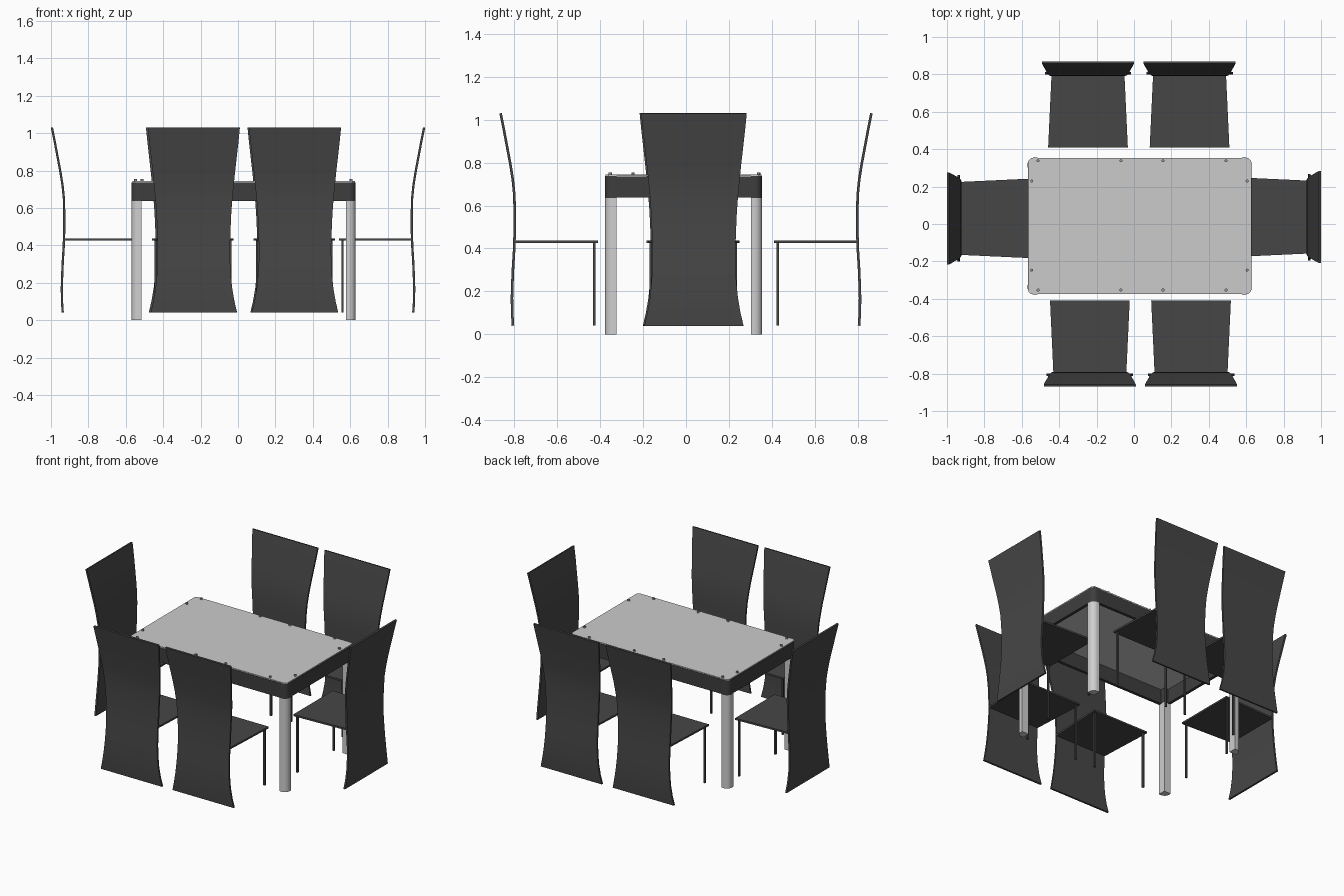
import bpy, bmesh, math
from mathutils import Matrix, Vector

if "Cube" in bpy.data.objects:
    bpy.data.objects.remove(bpy.data.objects["Cube"])


def material(name, v):
    m = bpy.data.materials.new(name)
    m.diffuse_color = (v, v, v, 1)
    m.use_nodes = True
    m.node_tree.nodes["Principled BSDF"].inputs["Base Color"].default_value = m.diffuse_color
    return m


DARK = material("charcoal leather", 0.062)
FRAME = material("dark frame", 0.048)
GLASS = material("frosted glass", 0.60)
METAL = material("brushed metal", 0.62)
PEG = material("grey peg", 0.30)


def finish(bm, name, mat):
    bmesh.ops.recalc_face_normals(bm, faces=bm.faces)
    me = bpy.data.meshes.new(name)
    bm.to_mesh(me)
    bm.free()
    me.materials.append(mat)
    me.shade_smooth()
    me.set_sharp_from_angle(angle=math.radians(30))
    return me


def place(me, name, matrix=Matrix()):
    ob = bpy.data.objects.new(name, me)
    ob.matrix_world = matrix
    bpy.context.collection.objects.link(ob)
    return ob


def prism(name, mat, outline, z0, z1):
    """Vertical prism from a flat outline."""
    bm = bmesh.new()
    lo = [bm.verts.new((x, y, z0)) for x, y in outline]
    hi = [bm.verts.new((x, y, z1)) for x, y in outline]
    bm.faces.new(lo)
    bm.faces.new(hi)
    n = len(lo)
    for i in range(n):
        j = (i + 1) % n
        bm.faces.new((lo[i], lo[j], hi[j], hi[i]))
    return finish(bm, name, mat)


def rect(x0, x1, y0, y1):
    return [(x0, y0), (x1, y0), (x1, y1), (x0, y1)]


# ---- chair: one flared, curved back slab, a tapered seat, two thin legs ----
# rows: height, outward offset, half width
ROWS = [(1.03, .066, .246), (.95, .050, .238), (.87, .035, .229), (.79, .020, .220),
        (.72, .009, .213), (.65, .002, .206), (.57, 0, .200), (.48, 0, .196),
        (.39, .003, .193), (.31, .008, .194), (.24, .011, .198), (.17, .013, .205),
        (.10, .012, .217), (.04, .008, .231)]


def chair_back():
    bm = bmesh.new()
    t = .006
    rings = []
    for i, (z, d, w) in enumerate(ROWS):
        a, b = ROWS[max(i - 1, 0)], ROWS[min(i + 1, len(ROWS) - 1)]
        n = Vector((0, a[0] - b[0], b[1] - a[1])).normalized() * t
        c = Vector((0, d, z))
        rings.append([bm.verts.new(c + s * n + Vector((x, 0, 0)))
                      for x, s in ((-w, -1), (w, -1), (w, 1), (-w, 1))])
    for r, q in zip(rings, rings[1:]):
        for k in range(4):
            bm.faces.new((r[k], r[(k + 1) % 4], q[(k + 1) % 4], q[k]))
    bm.faces.new(rings[0])
    bm.faces.new(rings[-1])
    return finish(bm, "chair_back", DARK)


BACK = chair_back()
SEAT = prism("chair_seat", DARK,
             [(-.195, 0), (.195, 0), (.213, -.388), (-.213, -.388)], .425, .437)
LEG = prism("chair_leg", DARK, rect(-.006, .006, -.006, .006), .04, .428)

CHAIRS = [(-.246, .798, 0), (.297, .798, 0),
          (-.236, -.798, math.pi), (.305, -.798, math.pi),
          (.929, .037, -math.pi / 2), (-.929, .030, math.pi / 2)]
for x, y, a in CHAIRS:
    M = Matrix.Translation((x, y, 0)) @ Matrix.Rotation(a, 4, 'Z')
    place(BACK, "chair_back", M)
    place(SEAT, "chair_seat", M)
    for s in (-1, 1):
        place(LEG, "chair_front_leg", M @ Matrix.Translation((s * .195, -.37, 0)))

# ---- table ----
CX, CY, HX, HY = .030, -.011, .599, .366
S, R = .052, .036                      # leg width, outer corner radius
T = Matrix.Translation((CX, CY, 0))


def corner(sx, sy):
    """Leg section with its outer corner rounded."""
    pts = [(HX - S, HY - S), (HX, HY - S)]
    for i in range(9):
        a = math.pi / 2 * i / 8
        pts.append((HX - R + R * math.cos(a), HY - R + R * math.sin(a)))
    pts.append((HX - S, HY))
    return [(sx * x, sy * y) for x, y in pts]


for sx in (-1, 1):
    for sy in (-1, 1):
        place(prism("table_leg", METAL, corner(sx, sy), 0, .636), "table_leg", T)
        place(prism("corner_block", FRAME, corner(sx, sy), .636, .737), "corner_block", T)

# rails between the corner blocks
RT = .022
for s in (-1, 1):
    y0, y1 = sorted((s * (HY - .002), s * (HY - RT)))
    place(prism("long_rail", FRAME, rect(S - HX, HX - S, y0, y1), .637, .736), "long_rail", T)
    x0, x1 = sorted((s * (HX - .002), s * (HX - RT)))
    place(prism("short_rail", FRAME, rect(x0, x1, S - HY, HY - S), .637, .736), "short_rail", T)

# glass top with small clipped corners
gx, gy, c = HX - .004, HY - .003, .014
outline = [(gx - c, -gy), (gx, c - gy), (gx, gy - c), (gx - c, gy),
           (c - gx, gy), (-gx, gy - c), (-gx, c - gy), (c - gx, -gy)]
place(prism("glass_top", GLASS, outline, .737, .744), "glass_top", T)

# round fixing pegs on the glass
circle = [(.008 * math.cos(i * math.pi / 6), .008 * math.sin(i * math.pi / 6)) for i in range(12)]
PEG_MESH = prism("peg", PEG, circle, .740, .754)
spots = [(x, y) for x in (-.513, -.07, .155, .492) for y in (.338, -.353)]
spots += [(x, y) for x in (-.547, .605) for y in (.23, -.247)]
for x, y in spots:
    place(PEG_MESH, "glass_peg", Matrix.Translation((x, y, 0)))
